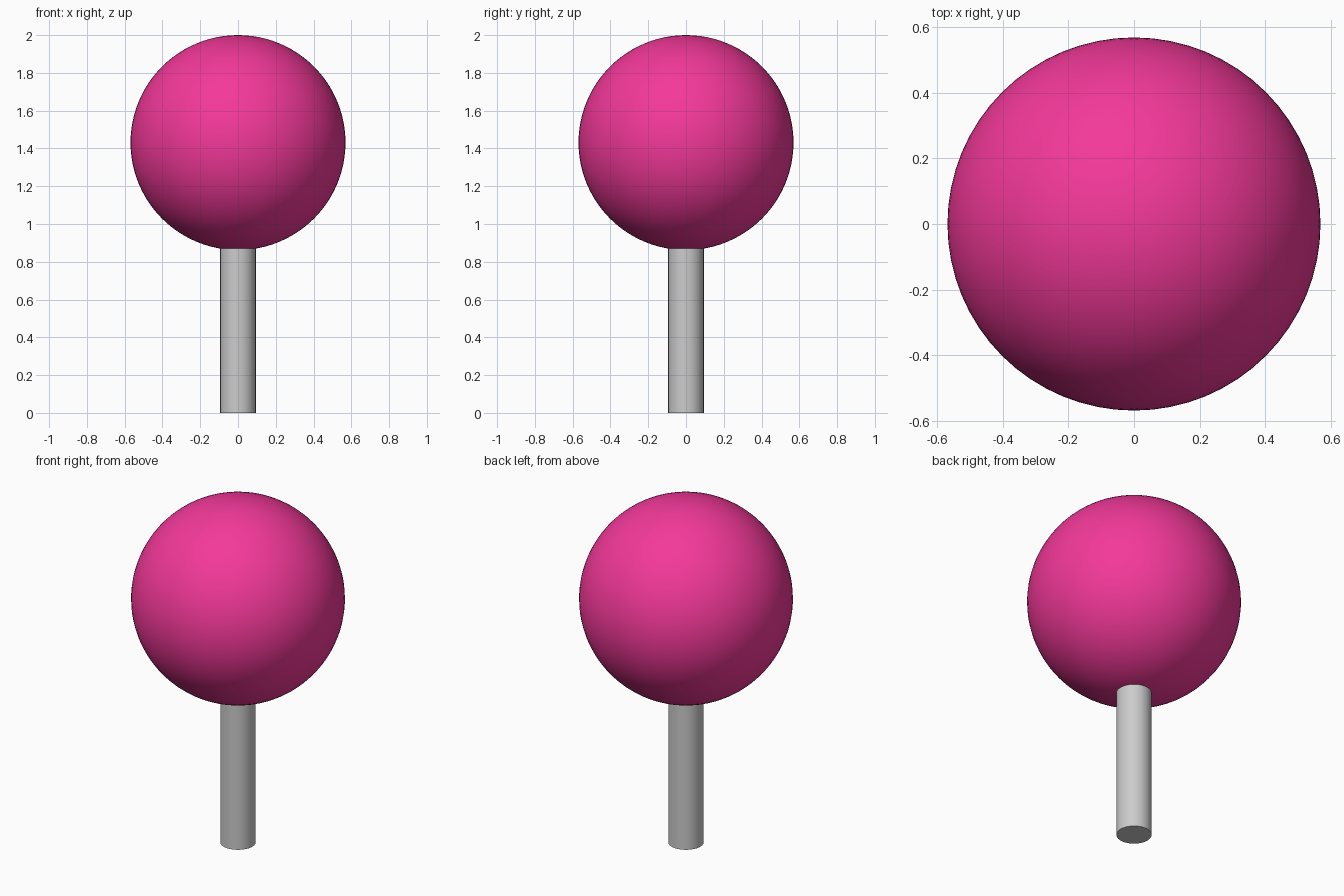
import bpy
import math

if "Cube" in bpy.data.objects:
    bpy.data.objects.remove(bpy.data.objects["Cube"])

BALL_R = 0.569
STICK_R = 0.094
STICK_H = 0.89

# Straight round stick, its top just inside the ball
bpy.ops.mesh.primitive_cylinder_add(vertices=64, radius=STICK_R, depth=STICK_H,
                                    location=(0, 0, STICK_H / 2))
stick = bpy.context.object
stick.name = "stick"
bpy.ops.object.shade_smooth_by_angle(angle=math.radians(30))

# Pink ball on top
bpy.ops.mesh.primitive_uv_sphere_add(segments=64, ring_count=48, radius=BALL_R,
                                     location=(0, 0, 2 - BALL_R))
ball = bpy.context.object
ball.name = "ball"
bpy.ops.object.shade_smooth()

pink = bpy.data.materials.new("pink")
pink.diffuse_color = (0.9, 0.04, 0.32, 1)
pink.use_nodes = True
pink.node_tree.nodes["Principled BSDF"].inputs["Base Color"].default_value = pink.diffuse_color
ball.data.materials.append(pink)
